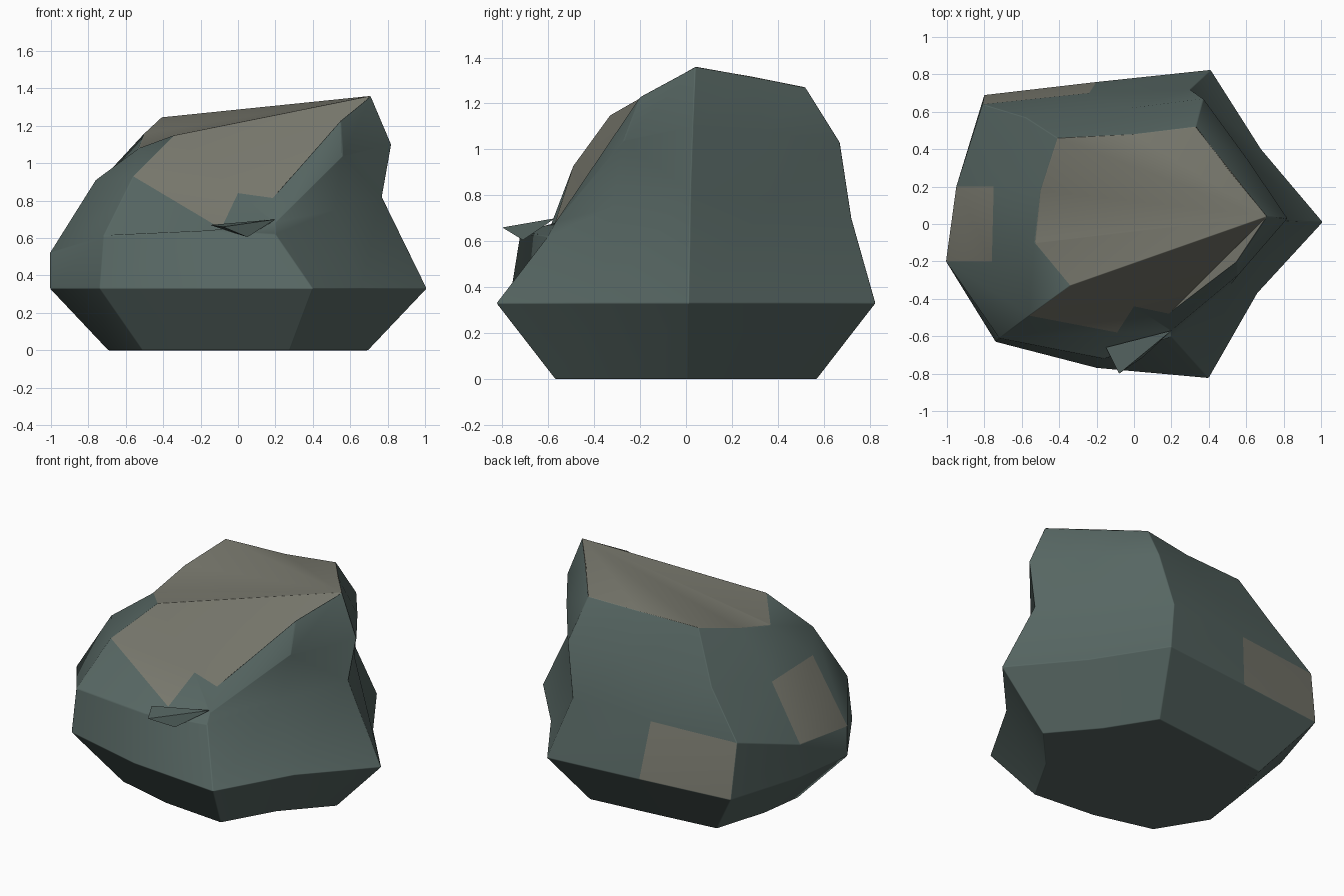
import bpy, bmesh

if "Cube" in bpy.data.objects:
    bpy.data.objects.remove(bpy.data.objects["Cube"])


def material(name, rgb):
    m = bpy.data.materials.new(name)
    m.diffuse_color = (*rgb, 1)
    m.use_nodes = True
    m.node_tree.nodes["Principled BSDF"].inputs["Base Color"].default_value = m.diffuse_color
    return m


stone = material("stone", (0.095, 0.135, 0.125))
worn = material("worn_stone", (0.19, 0.19, 0.155))


def make_object(name, bm):
    bmesh.ops.recalc_face_normals(bm, faces=bm.faces)
    mesh = bpy.data.meshes.new(name)
    bm.to_mesh(mesh)
    bm.free()
    mesh.materials.append(stone)
    mesh.materials.append(worn)
    obj = bpy.data.objects.new(name, mesh)
    bpy.context.collection.objects.link(obj)
    return obj


# Rock cross-sections: six corners with points between, same order in each ring
waist = [(1.01, .01), (.68, .4), (.41, .825), (-.2, .76), (-.8, .69), (-.95, .2),
         (-1.005, -.2), (-.74, -.63), (-.2, -.77), (.40, -.825), (.66, -.37)]
shoulder = [(.77, .02, .82), (.57, .37, .78), (.3, .72, .70), (-.24, .70, .69),
            (-.81, .64, .68), (-.95, .2, .54), (-1.005, -.2, .52), (-.72, -.61, .61),
            (-.16, -.72, .64), (.2, -.6, .62), (.52, -.32, .75)]
neck = [(.82, .03, 1.10), (.61, .34, 1.08), (.37, .67, 1.03), (-.02, .62, 1.0),
        (-.58, .57, .95), (-.75, .2, .89), (-.76, -.2, .91), (-.56, -.49, .93),
        (-.09, -.58, .65), (.2, -.57, .68), (.56, -.27, 1.04)]
crown = [(.71, .04, 1.36), (.51, .28, 1.32), (.33, .52, 1.27), (0, .48, 1.25),
         (-.41, .46, 1.245), (-.5, .18, 1.16), (-.53, -.1, 1.08), (-.34, -.33, 1.15),
         (0, -.44, .84), (.19, -.475, .82), (.55, -.2, 1.23)]
base = [(x * .69, y * .69, 0) for x, y in waist]
rings = [base, [(x, y, .33) for x, y in waist], shoulder, neck, crown]

bm = bmesh.new()
loops = [[bm.verts.new(p) for p in ring] for ring in rings]
n = len(waist)
worn_patches = {(1, 3), (2, 5), (3, 7)}
for r in range(len(loops) - 1):
    lo, hi = loops[r], loops[r + 1]
    for i in range(n):
        j = (i + 1) % n
        f = bm.faces.new((lo[i], lo[j], hi[j], hi[i]))
        f.material_index = int((r, i) in worn_patches)
bm.faces.new(loops[0][::-1])
# Worn top fans out from the peak
top = loops[-1]
for i in range(1, n - 1):
    bm.faces.new((top[0], top[i], top[i + 1])).material_index = 1
for f in bm.faces:
    f.smooth = True
rock = make_object("rock", bm)
bevel = rock.modifiers.new("worn_edges", 'BEVEL')
bevel.width = 0.025
bevel.segments = 2
bevel.limit_method = 'ANGLE'
bevel.angle_limit = 0.55
bevel.harden_normals = True

# Thin chipped splinter on the front
bm = bmesh.new()
tip, tail, under, inner = [bm.verts.new(p) for p in
                           [(-.08, -.8, .66), (.2, -.57, .70), (.05, -.71, .605), (-.15, -.66, .67)]]
for tri in [(tip, under, tail), (tip, tail, inner), (tip, inner, under), (tail, under, inner)]:
    bm.faces.new(tri)
make_object("splinter", bm)
